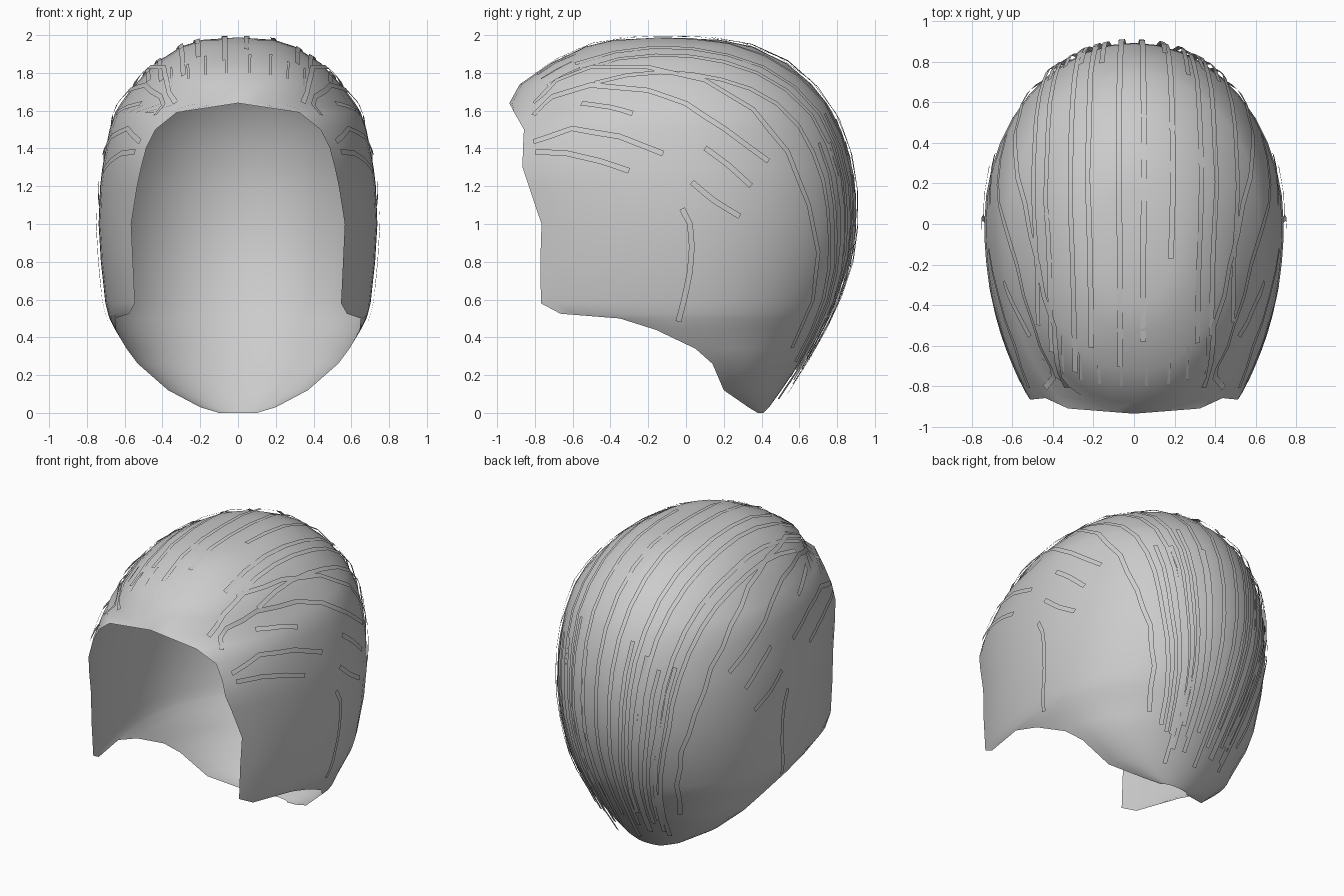
import bpy, bmesh, math, random
from mathutils import Vector
from mathutils.bvhtree import BVHTree

if "Cube" in bpy.data.objects:
    bpy.data.objects.remove(bpy.data.objects["Cube"])

random.seed(4)
hair_mat = bpy.data.materials.new("hair_grey")
hair_mat.diffuse_color = (0.6, 0.6, 0.6, 1)
hair_mat.use_nodes = True
hair_mat.node_tree.nodes["Principled BSDF"].inputs["Base Color"].default_value = hair_mat.diffuse_color

# Horizontal contours: z, half width, centre y, back y, front radius, start angle
ROWS = [
    (0.00, .10, .38, .41, .10, 0), (0.03, .20, .33, .44, .20, 0),
    (0.12, .37, .20, .505, .50, 0), (0.26, .53, .14, .60, .80, 0),
    (0.34, .59, .05, .655, 1.0, 0), (0.44, .65, 0, .715, 1.15, -8),
    (0.50, .68, 0, .75, 1.2, -17), (0.525, .688, 0, .763, 1.22, -33),
    (0.58, .702, 0, .79, 1.22, -39), (0.80, .726, 0, .865, 1.2, -40),
    (1.00, .738, 0, .893, 1.19, -40), (1.20, .73, 0, .89, 1.22, -43),
    (1.30, .718, 0, .875, 1.235, -44.5), (1.40, .70, 0, .853, 1.2, -46),
    (1.50, .68, 0, .82, 1.12, -50), (1.59, .65, 0, .775, 1.05, -60),
    (1.64, .62, 0, .745, .935, -90), (1.74, .545, -.01, .665, .87, -90),
    (1.85, .44, -.04, .535, .68, -90), (1.94, .30, -.07, .35, .46, -90),
    (1.975, .19, -.10, .18, .28, -90), (1.988, 0, -.12, -.12, 0, -90),
]
FRONT, BACK = 9, 10


def contour(row):
    """Half contour from the front hairline round the side to the back."""
    z, w, yc, back, front, start = row
    p = .87 if z > 1.65 else 1      # fuller forehead corners
    angles = [math.radians(start * (1 - i / FRONT)) for i in range(FRONT)]
    points = [Vector((w * abs(math.cos(a)) ** p,
                      yc - front * abs(math.sin(a)) ** p, z)) for a in angles]
    if start == -90:
        points[0].x = 0
    for i in range(BACK + 1):
        a = math.pi / 2 * i / BACK
        points.append(Vector((w * math.cos(a), yc + (back - yc) * math.sin(a), z)))
    return points


def finish(bm, name):
    mesh = bpy.data.meshes.new(name)
    bm.to_mesh(mesh)
    bm.free()
    mesh.materials.append(hair_mat)
    obj = bpy.data.objects.new(name, mesh)
    bpy.context.collection.objects.link(obj)
    for p in mesh.polygons:
        p.use_smooth = True


# Hair cap: open shell, both halves welded on the centre line
bm = bmesh.new()
for side in (1, -1):
    grid = [[bm.verts.new((p.x * side, p.y, p.z)) for p in contour(r)] for r in ROWS]
    for lo, hi in zip(grid, grid[1:]):
        for j in range(FRONT + BACK):
            quad = [lo[j], lo[j + 1], hi[j + 1], hi[j]]
            bm.faces.new(quad if side > 0 else quad[::-1])
bmesh.ops.remove_doubles(bm, verts=bm.verts, dist=0.0008)
bmesh.ops.dissolve_degenerate(bm, dist=0.0005, edges=bm.edges)
surface = BVHTree.FromBMesh(bm)
finish(bm, "hair_cap")


def ribbon(bm, points, normals, width):
    """Flat strip along points, lying square to the normals."""
    rails = []
    n = len(points)
    for i, (p, nor) in enumerate(zip(points, normals)):
        tangent = points[min(i + 1, n - 1)] - points[max(i - 1, 0)]
        across = tangent.cross(nor).normalized() * width / 2
        rails.append((bm.verts.new(p - across), bm.verts.new(p + across)))
    for (a, b), (c, d) in zip(rails, rails[1:]):
        bm.faces.new((a, b, d, c))


def lookup(table, x):
    for (a, u), (b, v) in zip(table, table[1:]):
        if x <= b:
            return u + (v - u) * (x - a) / (b - a)
    return table[-1][1]


# Sideways spread and lift of strands by angle from the front, over the top, to the nape
SPREAD = [(30, .72), (60, .85), (100, 1), (180, .85), (210, .6), (245, .34)]
LIFT = [(30, .8), (100, 1), (140, 1.8), (215, 1.9), (245, 3.2)]


def combed(bm, theta, start, end, width, lift):
    points, normals = [], []
    steps = max(2, round((end - start) / 12))
    for i in range(steps + 1):
        phi = start + (end - start) * i / steps
        k = math.tan(math.radians(theta)) * lookup(SPREAD, phi)
        f = math.radians(phi)
        d = Vector((k, -math.cos(f), math.sin(f))).normalized()
        hit, nor, _, _ = surface.ray_cast(Vector((0, 0, 1)), d)
        if hit:
            nor = nor if nor.dot(d) > 0 else -nor
            points.append(hit + nor * lift * lookup(LIFT, phi))
            normals.append(nor)
    if len(points) > 1:
        ribbon(bm, points, normals, width)


def on_side(bm, side, path, width):
    points, normals = [], []
    dense = []
    for (y0, z0), (y1, z1) in zip(path, path[1:]):
        dense += [(y0, z0), ((y0 + y1) / 2, (z0 + z1) / 2)]
    for y, z in dense + [path[-1]]:
        hit, nor, _, _ = surface.ray_cast(Vector((side * 2, y, z)), Vector((-side, 0, 0)))
        if hit:
            nor = nor if nor.x * side > 0 else -nor
            points.append(hit + nor * .015)
            normals.append(nor)
    if len(points) > 1:
        ribbon(bm, points, normals, width)


# Long strands over the crown and down the back
bm = bmesh.new()
for theta in (4, 12, 19, 26, 32):
    for side in (1, -1):
        start = random.uniform(42, 58) if theta > 15 else random.uniform(48, 90)
        combed(bm, side * theta + random.uniform(-1.5, 1.5), start,
               random.uniform(220, 242), .028, random.uniform(.010, .014))
finish(bm, "long_strands")

# Short strands at the hairline and nape
bm = bmesh.new()
for theta in (4, 11, 17, 23):
    for side in (1, -1):
        combed(bm, side * theta, 45, random.uniform(52, 58), .014, .007)
        combed(bm, side * (theta + 6), random.uniform(140, 170),
               random.uniform(228, 243), .026, .013)
finish(bm, "short_strands")

# Side strands sweeping back from the temples, and one hanging behind each ear
SIDE_PATHS = [
    [(-.79, 1.38), (-.62, 1.37), (-.45, 1.33), (-.3, 1.28)],
    [(-.8, 1.43), (-.6, 1.5), (-.35, 1.46), (-.12, 1.37)],
    [(-.8, 1.57), (-.7, 1.67), (-.5, 1.73), (-.2, 1.70), (0, 1.63), (.2, 1.5), (.43, 1.33)],
    [(-.55, 1.63), (-.4, 1.61), (-.28, 1.58)],
    [(-.8, 1.63), (-.68, 1.75), (-.5, 1.82), (-.2, 1.82), (.1, 1.75), (.35, 1.6),
     (.53, 1.38), (.64, 1.1), (.69, .85), (.66, .6), (.55, .35)],
    [(.1, 1.4), (.22, 1.31), (.34, 1.2)],
    [(.03, 1.22), (.15, 1.12), (.28, 1.04)],
    [(-.02, 1.08), (.02, 1.0), (.03, .88), (.02, .75), (-.01, .6), (-.04, .49)],
]
bm = bmesh.new()
for side in (1, -1):
    for path in SIDE_PATHS:
        on_side(bm, side, path, .03)
finish(bm, "side_strands")
